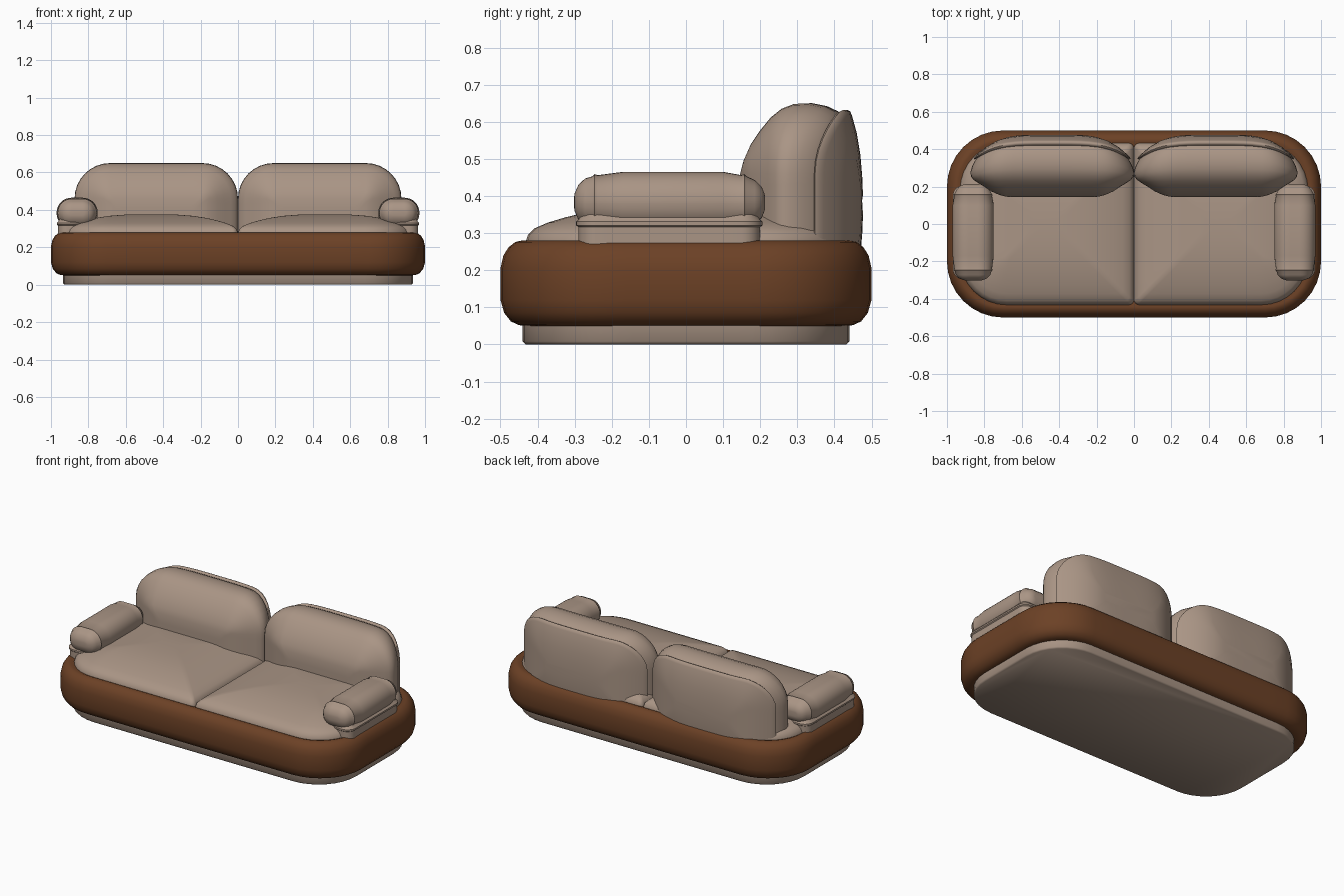
import bpy, bmesh, math

cube = bpy.data.objects.get("Cube")
if cube:
    bpy.data.objects.remove(cube, do_unlink=True)


def material(name, rgb):
    m = bpy.data.materials.new(name)
    m.use_nodes = True
    m.diffuse_color = (*rgb, 1)
    m.node_tree.nodes["Principled BSDF"].inputs["Base Color"].default_value = (*rgb, 1)
    return m


FABRIC = material("beige fabric", (0.40, 0.30, 0.235))
LEATHER = material("brown leather", (0.15, 0.053, 0.019))


def outline(hu, hv, radii, inset, arc=8, split=10):
    """Rounded rectangle, with a radius per corner, shrunk by an inset."""
    hu, hv = max(hu - inset, 0.01), max(hv - inset, 0.01)
    pts = []
    signs = [(1, 1), (-1, 1), (-1, -1), (1, -1)]
    for k, (su, sv) in enumerate(signs):
        r = min(max(radii[k] - inset, 0.02), hu * 0.98, hv * 0.98)
        for i in range(arc + 1):
            a = math.pi / 2 * (k + i / arc)
            pts.append((su * (hu - r) + r * math.cos(a), sv * (hv - r) + r * math.sin(a)))
    # Split the straight sides so that they can bend
    full = []
    for i, (u, v) in enumerate(pts):
        full.append((u, v))
        if i % (arc + 1) == arc:
            u2, v2 = pts[(i + 1) % len(pts)]
            full += [(u + (u2 - u) * j / split, v + (v2 - v) * j / split)
                     for j in range(1, split)]
    return full


def loft(name, mat, hu, hv, radii, stations, place):
    """Stack inset outlines along an axis; place maps (u, v, w) to a point."""
    bm = bmesh.new()
    rings = [[bm.verts.new(place(u, v, w)) for u, v in outline(hu, hv, radii, d)]
             for w, d in stations]
    for a, b in zip(rings, rings[1:]):
        for i in range(len(a)):
            j = (i + 1) % len(a)
            bm.faces.new((a[i], a[j], b[j], b[i]))
    bm.faces.new(rings[0])
    bm.faces.new(rings[-1])
    bmesh.ops.recalc_face_normals(bm, faces=bm.faces)
    mesh = bpy.data.meshes.new(name)
    bm.to_mesh(mesh)
    bm.free()
    mesh.materials.append(mat)
    ob = bpy.data.objects.new(name, mesh)
    bpy.context.collection.objects.link(ob)
    bpy.ops.object.select_all(action="DESELECT")
    ob.select_set(True)
    bpy.context.view_layer.objects.active = ob
    bpy.ops.object.shade_smooth_by_angle(angle=math.radians(50))
    return ob


def upright(u, v, w):
    return (u, v, w)


# Plinth and padded surround
loft("plinth", FABRIC, 0.935, 0.44, [0.26] * 4,
     [(0, 0.008), (0.008, 0), (0.08, 0)], upright)
loft("surround", LEATHER, 1.0, 0.5, [0.3] * 4,
     [(0.05, 0.07), (0.052, 0.05), (0.062, 0.028), (0.085, 0.01), (0.12, 0), (0.205, 0),
      (0.24, 0.008), (0.262, 0.022), (0.276, 0.04), (0.28, 0.058), (0.272, 0.08)], upright)

# Section profiles: position along the axis, inset
SEAT = [(0.2, 0), (0.275, 0), (0.297, 0.008), (0.313, 0.025), (0.328, 0.06), (0.343, 0.11),
        (0.357, 0.17), (0.368, 0.24), (0.374, 0.32), (0.376, 0.4)]
BACK = [(0.144, 0.24), (0.146, 0.19), (0.155, 0.155), (0.175, 0.11), (0.2, 0.073),
        (0.23, 0.038), (0.26, 0.015), (0.295, 0.002), (0.34, 0), (0.38, 0.008), (0.41, 0.022),
        (0.42, 0.032), (0.425, 0.022), (0.434, 0.018), (0.443, 0.022), (0.448, 0.036),
        (0.46, 0.08), (0.47, 0.14), (0.475, 0.2), (0.477, 0.25)]
ARM = [(-0.302, 0.07), (-0.3, 0.058), (-0.29, 0.035), (-0.272, 0.018), (-0.252, 0.012),
       (-0.246, 0.006), (-0.238, 0.009), (-0.17, 0), (0.1, 0), (0.15, 0.009), (0.157, 0.006),
       (0.163, 0.012), (0.185, 0.022), (0.204, 0.04), (0.212, 0.06), (0.213, 0.07)]
ARM_BASE = [(0.2, 0), (0.316, 0), (0.321, -0.006), (0.331, -0.006), (0.336, 0), (0.35, 0.01)]

for side, s in (("left", 1), ("right", -1)):

    def seat_place(u, v, w):
        return (s * (u + 0.465), v, w)

    def back_place(u, v, w):
        # Ends of the rear bow forward to follow the surround
        bow = 0.1 * (abs(u) / 0.437) ** 4 * max(w - 0.2, 0) / 0.23
        return (s * (u + 0.437), w - bow, v + 0.375)

    def arm_place(u, v, w):
        return (s * (u + 0.86), w, v + 0.383)

    def arm_base_place(u, v, w):
        return (s * (u + 0.9), v - 0.045, w)

    loft(side + "_seat_cushion", FABRIC, 0.465, 0.433, [0.25, 0.03, 0.03, 0.25],
         SEAT, seat_place)
    loft(side + "_back_cushion", FABRIC, 0.437, 0.275, [0.19, 0.19, 0.06, 0.06],
         BACK, back_place)
    loft(side + "_armrest", FABRIC, 0.11, 0.082, [0.08] * 4, ARM, arm_place)
    loft(side + "_armrest_base", FABRIC, 0.063, 0.245, [0.05] * 4, ARM_BASE, arm_base_place)
